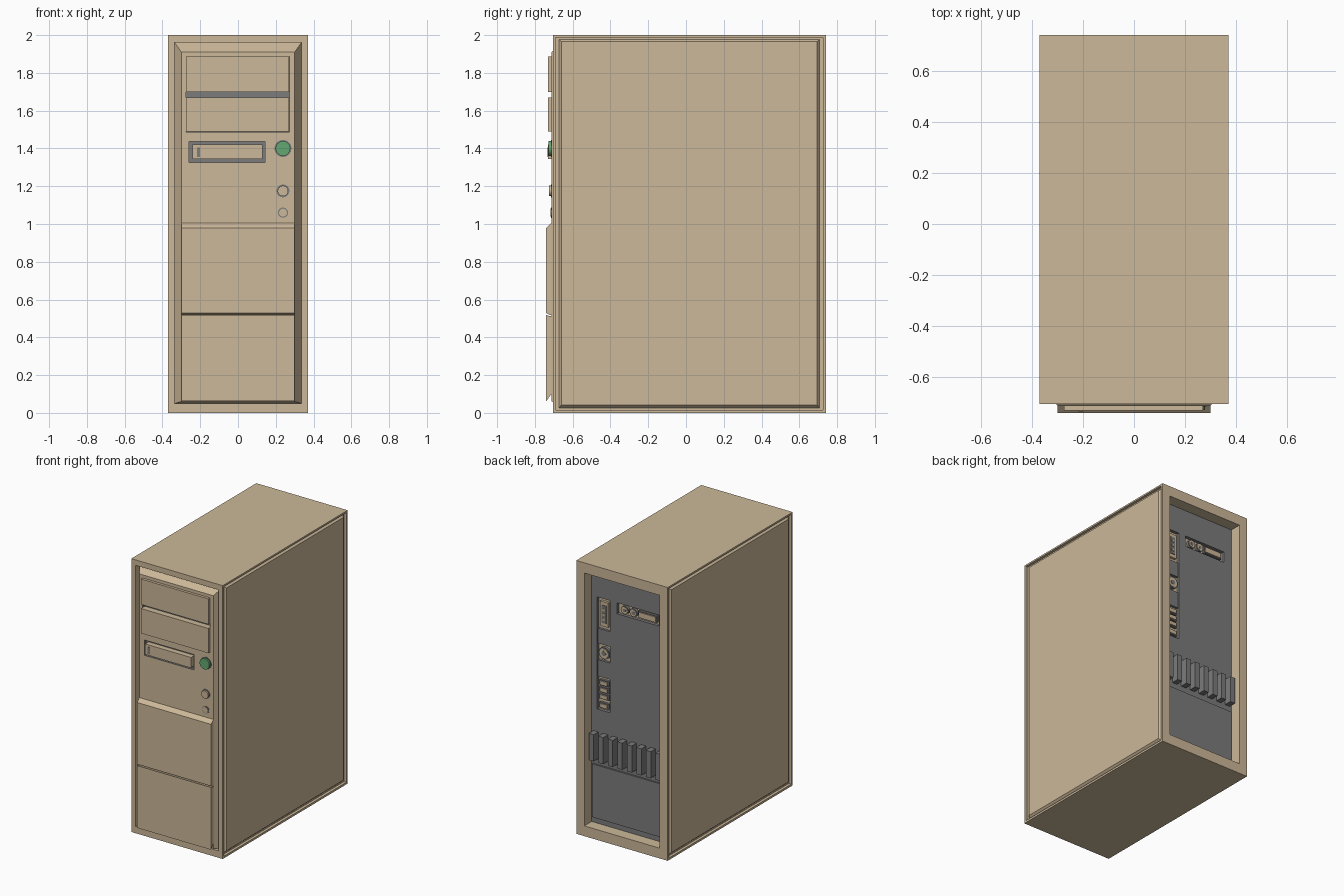
import bpy, bmesh, math
from mathutils import Matrix

if "Cube" in bpy.data.objects:
    bpy.data.objects.remove(bpy.data.objects["Cube"])


def material(name, rgb):
    m = bpy.data.materials.new(name)
    m.diffuse_color = (*rgb, 1)
    m.use_nodes = True
    m.node_tree.nodes["Principled BSDF"].inputs["Base Color"].default_value = m.diffuse_color
    return m


BEIGE = material("beige", (0.604, 0.479, 0.319))
GREY = material("grey", (0.2, 0.2, 0.2))
GREEN = material("green", (0.127, 0.392, 0.171))


def finish(name, bm, mat):
    bmesh.ops.remove_doubles(bm, verts=bm.verts, dist=1e-5)
    bmesh.ops.recalc_face_normals(bm, faces=bm.faces)
    me = bpy.data.meshes.new(name)
    bm.to_mesh(me)
    bm.free()
    me.materials.append(mat)
    ob = bpy.data.objects.new(name, me)
    bpy.context.collection.objects.link(ob)
    return ob


def box(name, x0, x1, y0, y1, z0, z1, mat):
    bm = bmesh.new()
    bmesh.ops.create_cube(bm, size=1)
    bmesh.ops.scale(bm, vec=(x1 - x0, y1 - y0, z1 - z0), verts=bm.verts)
    bmesh.ops.translate(bm, vec=((x0 + x1) / 2, (y0 + y1) / 2, (z0 + z1) / 2), verts=bm.verts)
    return finish(name, bm, mat)


def disc(name, x, z, r, y0, y1, mat, sides=32):
    bm = bmesh.new()
    bmesh.ops.create_cone(bm, cap_ends=True, segments=sides, radius1=r, radius2=r, depth=abs(y1 - y0),
                          matrix=Matrix.Translation((x, (y0 + y1) / 2, z)) @ Matrix.Rotation(math.pi / 2, 4, 'X'))
    ob = finish(name, bm, mat)
    bpy.ops.object.select_all(action='DESELECT')
    ob.select_set(True)
    bpy.context.view_layer.objects.active = ob
    bpy.ops.object.shade_smooth_by_angle(angle=math.radians(35))
    return ob


def prism(name, profile, x0, x1, mat):
    """Extrude a (y, z) profile along x."""
    bm = bmesh.new()
    f = bm.faces.new([bm.verts.new((x0, y, z)) for y, z in profile])
    g = bmesh.ops.extrude_face_region(bm, geom=[f])["geom"]
    bmesh.ops.translate(bm, vec=(x1 - x0, 0, 0), verts=[v for v in g if isinstance(v, bmesh.types.BMVert)])
    return finish(name, bm, mat)


def cut(target, cutter):
    mod = target.modifiers.new("cut", 'BOOLEAN')
    mod.operation, mod.object, mod.solver = 'DIFFERENCE', cutter, 'EXACT'
    mod.material_mode = 'TRANSFER'
    bpy.context.view_layer.objects.active = target
    bpy.ops.object.modifier_apply(modifier=mod.name)
    bpy.data.objects.remove(cutter)


def stepped_face(bm, place, loops):
    """Bridge nested rectangles (a0, a1, z0, z1, position) and cap the last one."""
    rings = [[bm.verts.new(place(a, p, z)) for a, z in ((a0, z0), (a1, z0), (a1, z1), (a0, z1))]
             for a0, a1, z0, z1, p in loops]
    for r, s in zip(rings, rings[1:]):
        for i in range(4):
            j = (i + 1) % 4
            bm.faces.new((r[i], r[j], s[j], s[i]))
    bm.faces.new(rings[-1])


# Case: stepped front, back and side faces, plain top and bottom
W, F, B = 0.37, -0.705, 0.74
bm = bmesh.new()
stepped_face(bm, lambda a, p, z: (a, p, z), [
    (-W, W, 0, 2, F), (-.335, .335, .05, 1.96, F),
    (-.335, .335, .05, 1.96, F + .05), (-.30, .30, .06, 1.91, -.712)])
stepped_face(bm, lambda a, p, z: (a, p, z), [
    (-W, W, 0, 2, B), (-.305, .305, .075, 1.925, B), (-.305, .305, .075, 1.925, B - .108)])
for s in (-1, 1):
    stepped_face(bm, lambda a, p, z: (s * p, a, z), [
        (F, B, 0, 2, W), (-.69, .725, .015, 1.988, W),
        (-.69, .725, .015, 1.988, W - .02), (-.672, .708, .026, 1.978, W - .02),
        (-.66, .694, .042, 1.965, W - .002)])
for z in (0, 2):
    bm.faces.new([bm.verts.new(c) for c in ((-W, F, z), (W, F, z), (W, B, z), (-W, B, z))])
case = finish("case", bm, BEIGE)

# Grey-lined recesses for the drives
cut(case, box("bay_cutter", -.275, .272, -.80, -.685, 1.488, 1.887, GREY))
cut(case, box("floppy_cutter", -.26, .142, -.80, -.69, 1.325, 1.437, GREY))

# Drive covers and floppy drive
box("upper_drive_cover", -.274, .271, -.73, -.68, 1.70, 1.886, BEIGE)
box("lower_drive_cover", -.274, .271, -.73, -.68, 1.489, 1.67, BEIGE)
box("floppy_front", -.242, .13, -.73, -.685, 1.343, 1.42, BEIGE)
box("floppy_button", -.218, -.200, -.734, -.72, 1.355, 1.405, GREY)

# Front buttons on thin grey rings
for name, z, r, y, mat in (("power_button", 1.40, .039, -.728, GREEN),
                           ("reset_button", 1.175, .028, -.726, BEIGE),
                           ("indicator_light", 1.06, .021, -.718, BEIGE)):
    disc(name + "_ring", .238, z, r + .006, -.70, -.715, GREY)
    disc(name, .238, z, r, -.70, y, mat)

# Lower front covers with chamfered ends
prism("middle_cover", [(-.70, 1.005), (-.712, 1.005), (-.74, .98), (-.74, .528), (-.72, .518), (-.70, .518)],
      -.30, .30, BEIGE)
prism("bottom_cover", [(-.70, .512), (-.72, .512), (-.74, .518), (-.74, .062), (-.712, .10), (-.70, .10)],
      -.30, .30, BEIGE)

# Back plate with openings that show the beige floor behind
P = B - .085
Q = B - .108
plate = box("back_plate", -.305, .305, Q - .004, P, .075, 1.925, GREY)
cut(plate, box("column_cutter", .155, .26, Q - .05, P + .05, .91, 1.73, GREY))
cut(plate, box("strip_cutter", -.24, .10, Q - .05, P + .05, 1.65, 1.73, GREY))

# Blank plates in the connector column
for z0, z1 in ((1.39, 1.50), (1.15, 1.27)):
    box("blank_plate", .158, .257, Q - .003, P - .005, z0, z1, GREY)

# Power socket
box("power_socket", .175, .24, Q - .003, P - .004, 1.525, 1.705, BEIGE)
box("power_socket_hole", .188, .227, Q, P, 1.55, 1.68, GREY)
for z in (1.58, 1.615, 1.65):
    box("power_pin", .200, .215, Q, P + .004, z - .008, z + .008, BEIGE)

# Round ports
for name, x, z, r in (("round_port", .207, 1.33, .043), ("keyboard_port", .04, 1.69, .03),
                      ("mouse_port", -.03, 1.69, .03)):
    disc(name + "_rim", x, z, r, Q - .003, P - .003, GREY, 24)
    disc(name, x, z, r * .8, Q, P, BEIGE, 24)
    disc(name + "_hole", x, z, r * .4, Q, P + .002, GREY, 16)

# Wide connector
box("wide_connector_rim", -.218, -.07, Q - .003, P - .006, 1.665, 1.715, GREY)
box("wide_connector", -.21, -.078, Q, P, 1.672, 1.708, BEIGE)

# Small stacked ports
for z in (1.11, 1.06, 1.01, .945):
    box("small_port_rim", .17, .245, Q - .003, P - .006, z - .02, z + .02, GREY)
    box("small_port", .18, .235, Q, P, z - .012, z + .012, BEIGE)

# Expansion slot fins and the panel below them
for i in range(8):
    x = .27 - i * .077
    box("slot_fin", x - .02, x + .02, P - .005, P + .055, .55, .745, GREY)
box("lower_back_panel", -.295, .295, P - .005, P + .012, .115, .505, GREY)
